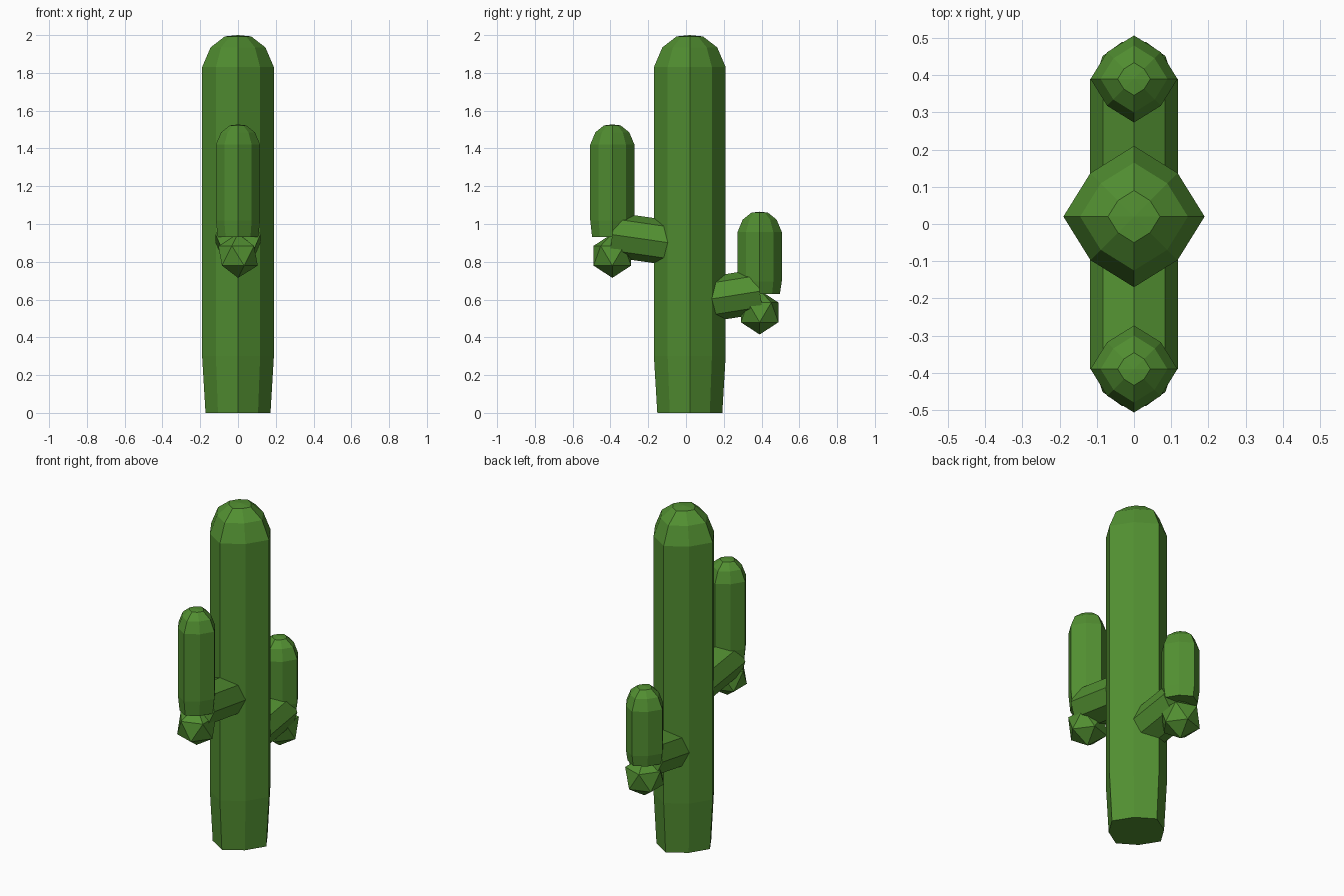
import bpy, bmesh, math
from mathutils import Vector, Matrix

if "Cube" in bpy.data.objects:
    bpy.data.objects.remove(bpy.data.objects["Cube"])

green = bpy.data.materials.new("cactus green")
green.diffuse_color = (0.084, 0.275, 0.031, 1)
green.use_nodes = True
green.node_tree.nodes["Principled BSDF"].inputs["Base Color"].default_value = green.diffuse_color


def finish(bm, name):
    bmesh.ops.recalc_face_normals(bm, faces=bm.faces)
    mesh = bpy.data.meshes.new(name)
    bm.to_mesh(mesh)
    bm.free()
    mesh.materials.append(green)
    obj = bpy.data.objects.new(name, mesh)
    bpy.context.collection.objects.link(obj)
    return obj


def ribbed_column(name, y, profile, top):
    """Eight-sided column whose alternate corners are pulled in, with a domed top."""
    bm = bmesh.new()
    rings = []
    for r, z in profile:
        ring = []
        for i in range(8):
            rad = r * (0.872 if i % 2 else 1.0)
            a = i * math.pi / 4
            ring.append(bm.verts.new((rad * math.cos(a), y + rad * math.sin(a), z)))
        rings.append(ring)
    for lo, hi in zip(rings, rings[1:]):
        for i in range(8):
            j = (i + 1) % 8
            bm.faces.new((lo[i], lo[j], hi[j], hi[i]))
    bm.faces.new(rings[0][::-1])
    apex = bm.verts.new((0, y, top))
    for i in range(8):
        bm.faces.new((rings[-1][i], rings[-1][(i + 1) % 8], apex))
    finish(bm, name)


def connector(name, start, end, r):
    """Regular octagonal tube between two points in the YZ plane."""
    a, b = Vector(start), Vector(end)
    d = b - a
    mat = Matrix.Translation((a + b) / 2) @ Matrix.Rotation(-math.atan2(d.y, d.z), 4, 'X')
    bm = bmesh.new()
    bmesh.ops.create_cone(bm, cap_ends=True, segments=8, radius1=r, radius2=r,
                          depth=d.length, matrix=mat)
    finish(bm, name)


def elbow(name, centre, r):
    bm = bmesh.new()
    bmesh.ops.create_icosphere(bm, subdivisions=1, radius=r,
                               matrix=Matrix.Translation(centre) @ Matrix.Rotation(math.pi, 4, 'Z'))
    finish(bm, name)


# Trunk
TRUNK_Y = 0.02
ribbed_column("trunk", TRUNK_Y,
              [(0.172, 0), (0.19, 0.30), (0.19, 1.83), (0.145, 1.935), (0.07, 1.993)], 2.0)

# Arms: connector, elbow ball and upright
R = 0.117
for side, y, base, top in (("front", -0.39, 0.93, 1.527), ("back", 0.39, 0.63, 1.065)):
    ribbed_column(side + "_arm_upright", y,
                  [(0.107, base), (R, base + 0.15 * (top - base)), (R, top - 0.107),
                   (0.09, top - 0.042), (0.044, top - 0.005)], top)
    connector(side + "_arm_connector", (0, TRUNK_Y, base - 0.045), (0, y, base + 0.014), 0.118)
    elbow(side + "_arm_elbow", (0, y, base - 0.098), R)
